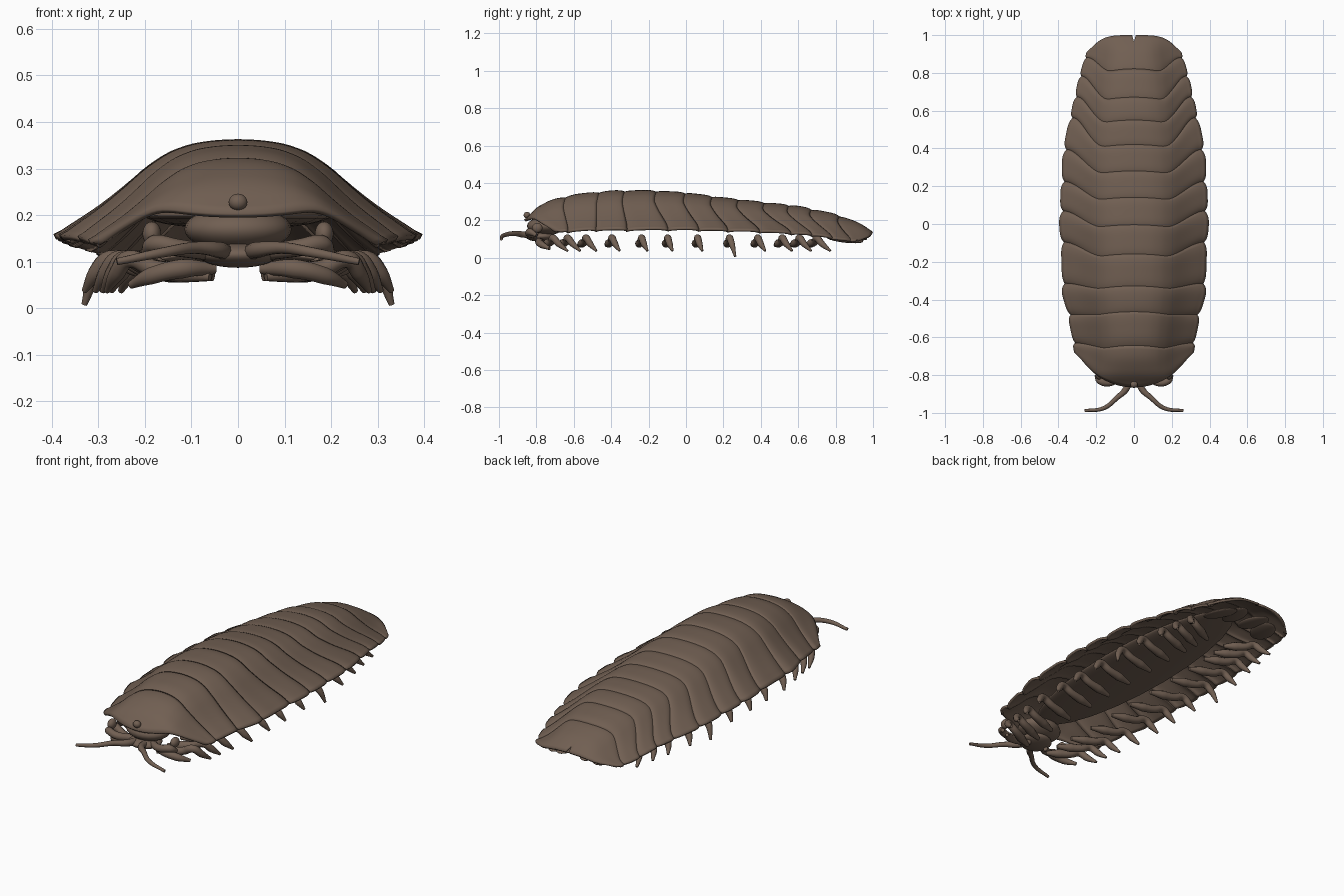
import bpy, bmesh, math

if "Cube" in bpy.data.objects:
    bpy.data.objects.remove(bpy.data.objects["Cube"], do_unlink=True)

shell_brown = bpy.data.materials.new("shell_brown")
shell_brown.use_nodes = True
COLOUR = (0.165, 0.115, 0.085, 1)
shell_brown.diffuse_color = COLOUR
bsdf = shell_brown.node_tree.nodes["Principled BSDF"]
bsdf.inputs["Base Color"].default_value = COLOUR
bsdf.inputs["Roughness"].default_value = 0.8


def sample(table, t):
    """Interpolate a sorted list of (position, value)."""
    if t <= table[0][0]:
        return table[0][1]
    for (a, p), (b, q) in zip(table, table[1:]):
        if t <= b:
            return p + (q - p) * (t - a) / (b - a)
    return table[-1][1]


def soft(table, t, h=.04):
    """Interpolate with the corners of the table rounded off."""
    return sum(sample(table, t + k * h) for k in (-1, -.5, 0, .5, 1)) / 5


def finish(obj):
    obj.data.materials.append(shell_brown)
    bpy.ops.object.select_all(action='DESELECT')
    obj.select_set(True)
    bpy.context.view_layer.objects.active = obj
    if obj.type == 'CURVE':
        bpy.ops.object.convert(target='MESH')
    bpy.ops.object.shade_smooth_by_angle(angle=math.radians(50))


def tube(name, points, depth):
    """Tapered limb through (x, y, z, radius factor) points."""
    curve = bpy.data.curves.new(name, 'CURVE')
    curve.dimensions = '3D'
    curve.bevel_depth = depth
    curve.bevel_resolution = 3
    curve.resolution_u = 6
    curve.use_fill_caps = True
    spline = curve.splines.new('BEZIER')
    spline.bezier_points.add(len(points) - 1)
    for bp, (x, y, z, r) in zip(spline.bezier_points, points):
        bp.co = (x, y, z)
        bp.radius = r
        bp.handle_left_type = bp.handle_right_type = 'AUTO'
    obj = bpy.data.objects.new(name, curve)
    bpy.context.collection.objects.link(obj)
    finish(obj)


def blob(name, location, size, rotation=(0, 0, 0)):
    bpy.ops.mesh.primitive_uv_sphere_add(segments=24, ring_count=14, location=location,
                                         rotation=rotation)
    obj = bpy.context.object
    obj.name = name
    obj.scale = size
    finish(obj)


def paired_tube(name, points, depth):
    for side, s in (("left", 1), ("right", -1)):
        tube(f"{side}_{name}", [(s * x, y, z, r) for x, y, z, r in points], depth)


# Overall body form: half width, ridge height and rim height along the length
WIDTH = [(-.86, .34), (-.76, .315), (-.68, .315), (-.55, .335), (-.44, .36), (-.35, .385),
         (-.2, .38), (0, .395), (.2, .385), (.4, .375), (.6, .33), (.8, .285), (.92, .245),
         (1, .235)]
RIDGE = [(-.86, .2), (-.8, .26), (-.72, .3), (-.6, .33), (-.4, .35), (-.2, .352), (0, .34),
         (.2, .313), (.4, .29), (.6, .268), (.8, .225), (.92, .182), (1, .135)]
RIM = [(-.86, .15), (-.7, .13), (-.5, .142), (0, .145), (.4, .135), (.7, .115), (.85, .085),
       (.95, .085), (1, .105)]
ARCH = [(0, 1), (.13, .99), (.26, .955), (.39, .87), (.52, .71), (.65, .49), (.75, .335),
        (.85, .2), (.93, .1), (1, 0)]


def side_sweep(u):
    t = max(0, (abs(u) - .4) / .6)
    return t * t * (3 - 2 * t)


def plate(name, front, back, tail=False, head=False):
    """One arched armour plate between two seams (middle y, sideways sweep)."""
    nu, nv = 48, 12
    bm = bmesh.new()
    rows = []
    for j in range(nv + 1):
        v = j / nv
        edge = abs(2 * v - 1) ** 4
        row = []
        for i in range(nu + 1):
            u = 2 * i / nu - 1
            crown = .015 * max(0, 1 - (u / .5) ** 2)
            f = front[1] * (u * u if head else side_sweep(u)) + (0 if head else crown)
            b = back[1] * (u ** 4 if tail else side_sweep(u)) + (0 if tail else crown + .012)
            ya, yb = front[0] + f, back[0] + b
            y = ya + (yb - ya) * v
            if tail and i == nu // 2:
                y -= .035 * v ** 8
            lobe = 1 - .06 * edge * abs(u) ** 3
            x = u * soft(WIDTH, y) * lobe * (1 + .012 * v)
            rim = soft(RIM, y)
            z = rim + (soft(RIDGE, y, .02) - rim) * soft(ARCH, abs(u))
            z += .009 * (1 - edge) + .004 * v * (not tail)
            row.append(bm.verts.new((x, y, z)))
        rows.append(row)
    for lo, hi in zip(rows, rows[1:]):
        for i in range(nu):
            bm.faces.new((lo[i], lo[i + 1], hi[i + 1], hi[i]))
    mesh = bpy.data.meshes.new(name)
    bm.to_mesh(mesh)
    bm.free()
    obj = bpy.data.objects.new(name, mesh)
    bpy.context.collection.objects.link(obj)
    thick = obj.modifiers.new("thickness", 'SOLIDIFY')
    thick.thickness = .012
    thick.offset = -1
    finish(obj)


# Armour plates from head shield to tail shield
SEAMS = [(-.865, .17), (-.67, .03), (-.49, 0), (-.355, .03), (-.185, .08), (-.03, .09),
         (.115, .1), (.255, .13), (.395, .16), (.525, .14), (.645, .13), (.795, .08), (1, -.08)]
last = len(SEAMS) - 2
for k, (a, b) in enumerate(zip(SEAMS, SEAMS[1:])):
    name = "head_shield" if k == 0 else "tail_shield" if k == last else f"back_plate_{k}"
    plate(name, a, b, tail=k == last, head=k == 0)

# Belly and head under the shell
blob("belly", (0, .01, .2), (.2, .74, .03))
blob("head", (0, -.75, .17), (.115, .1, .05))
blob("mouth", (0, -.78, .115), (.085, .08, .028))
blob("brow_knob", (0, -.85, .228), (.02, .018, .018))

# Antennae, feelers and mouthparts
paired_tube("antenna", [(.025, -.8, .118, 1.6), (.04, -.87, .125, 1.6), (.09, -.92, .13, 1.2),
                        (.16, -.975, .12, 1), (.26, -.988, .1, .7)], .011)
paired_tube("feeler", [(.06, -.8, .12, 1.5), (.13, -.84, .13, 1.6), (.18, -.83, .138, 1.6),
                       (.2, -.8, .12, .8)], .012)
paired_tube("mouth_limb", [(.05, -.76, .085, 1), (.12, -.785, .085, 1.8),
                           (.185, -.77, .07, 1.6), (.23, -.73, .05, .7)], .012)
for side, s in (("left", 1), ("right", -1)):
    blob(f"{side}_eye_lobe", (s * .185, -.795, .16), (.02, .028, .026))

# Walking legs, kept inside the rim where the body narrows
LEG_ROWS = [-.72, -.64, -.54, -.4, -.24, -.1, .06, .23, .38, .51, .6, .69]
for n, y in enumerate(LEG_ROWS):
    lean = .03 + .13 * y * y
    reach = min(1, .87 * sample(WIDTH, y + lean) / .33)
    tip = .008 if n == 7 else .037
    paired_tube(f"leg_{n + 1}", [
        (.07 * reach, y - lean * .5, .068, .8), (.145 * reach, y - lean * .25, .077, 1.8),
        (.215 * reach, y, .086, 1.55), (.273 * reach, y + lean * .1, .106, 1.55),
        (.305 * reach, y + lean * .4, .075, 1.4), (.33 * reach, y + lean * .9, tip, .5)], .0125)

# Paired tail flaps beneath the tail shield
for side, s in (("left", 1), ("right", -1)):
    blob(f"{side}_inner_tail_flap", (s * .06, .87, .11), (.05, .1, .014), (-.1, 0, -s * .15))
    blob(f"{side}_outer_tail_flap", (s * .14, .85, .098), (.055, .1, .014),
         (-.1, s * .2, s * .2))
